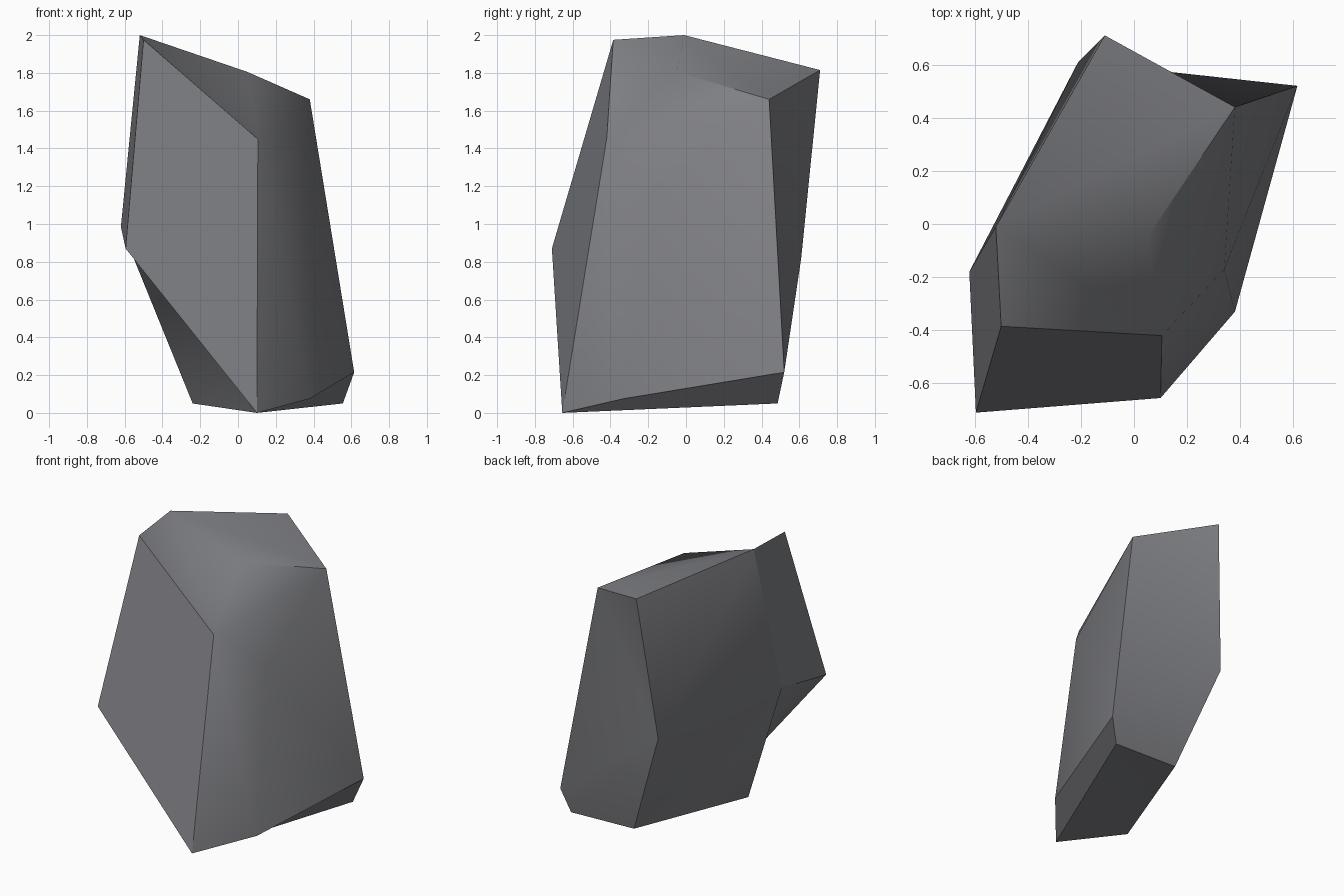
import bpy, bmesh, math

if "Cube" in bpy.data.objects:
    bpy.data.objects.remove(bpy.data.objects["Cube"])

# Corner points of the faceted boulder
P = {
    # crown
    "A": (-.52, -.01, 2.0), "B": (-.50, -.385, 1.975), "C": (.105, -.42, 1.45),
    "D": (.38, .44, 1.66), "E": (-.11, .71, 1.815), "F": (.05, -.05, 1.805),
    # waist
    "L": (-.595, -.71, .87), "M": (-.62, -.18, .985), "N": (-.21, .61, .82),
    "Q": (.34, -.17, 1.19),
    # foot
    "G": (.615, .52, .215), "H": (.555, .485, .05), "I": (.38, -.33, .075),
    "J": (.10, -.655, 0), "K": (-.24, -.35, .05), "O": (.065, .485, .065),
}

# Facets: front, left, top, right, back, underside
FACETS = ("LJCB ABLM ABC ACF ADE AFD CDF CQD CIQ CJI DQG QIG "
          "EDN DGN NGHO AEN ANM MNO MOK MJL MKJ JIGH JHK KHO").split()
# Folds that stay soft whatever their angle
SOFT = {frozenset(e) for e in ("AC", "AF", "CF", "MK", "MJ")}

bm = bmesh.new()
verts = {k: bm.verts.new(co) for k, co in P.items()}
name = {v: k for k, v in verts.items()}
for facet in FACETS:
    bm.faces.new([verts[k] for k in facet])
bmesh.ops.recalc_face_normals(bm, faces=bm.faces[:])

# Soft shading on shallow folds, crisp on the main ridges
for f in bm.faces:
    f.smooth = True
for e in bm.edges:
    soft = frozenset(name[v] for v in e.verts) in SOFT
    e.smooth = soft or e.calc_face_angle() < math.radians(30)

mesh = bpy.data.meshes.new("boulder")
bm.to_mesh(mesh)
bm.free()
boulder = bpy.data.objects.new("boulder", mesh)
bpy.context.collection.objects.link(boulder)

# Single grey stone colour
stone = bpy.data.materials.new("grey stone")
stone.diffuse_color = (.215, .218, .235, 1)
stone.use_nodes = True
stone.node_tree.nodes["Principled BSDF"].inputs["Base Color"].default_value = stone.diffuse_color
mesh.materials.append(stone)
